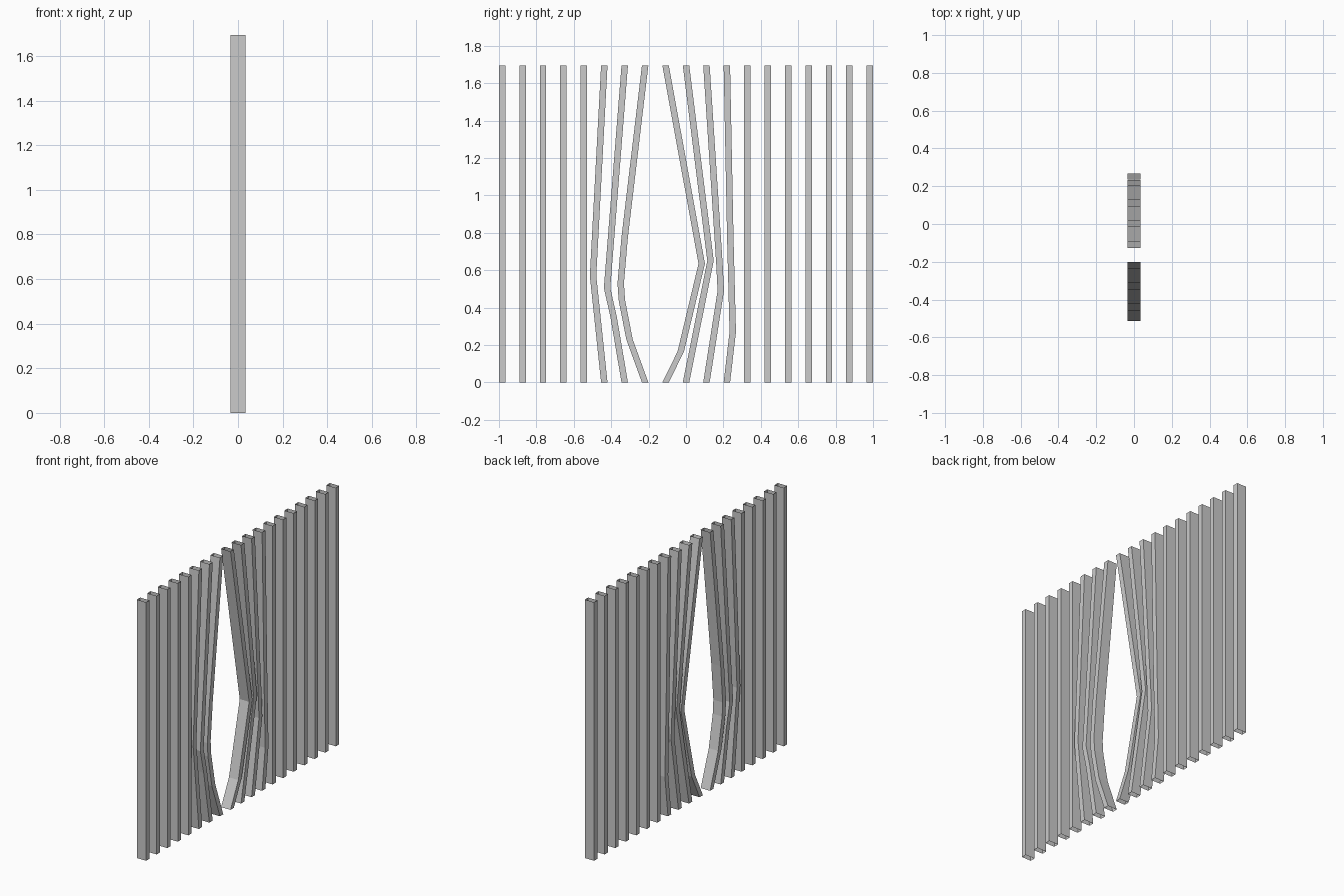
import bpy

if "Cube" in bpy.data.objects:
    bpy.data.objects.remove(bpy.data.objects["Cube"])

HEIGHT = 1.695
HALF_X = 0.034      # slat depth
HALF_Y = 0.0172     # slat thickness
COUNT = 19
PITCH = (2 - 2 * HALF_Y) / (COUNT - 1)

# bend points (y, z) of the slats that are pushed apart around the gap
BENDS = {
    5: [(-0.497, 0.57)],
    6: [(-0.387, 0.35), (-0.422, 0.505)],
    7: [(-0.302, 0.23), (-0.343, 0.44), (-0.349, 0.53), (-0.328, 0.775)],
    8: [(-0.028, 0.165), (0.084, 0.635)],
    9: [(0.131, 0.65)],
    10: [(0.186, 0.49), (0.179, 0.63)],
    11: [(0.250, 0.27), (0.237, 0.765)],
}


def make_slat(name, path):
    """Open-ended rectangular tube following a path of (y, z) points."""
    verts, faces = [], []
    for y, z in path:
        verts += [(sx * HALF_X, y + sy * HALF_Y, z)
                  for sx, sy in ((-1, -1), (1, -1), (1, 1), (-1, 1))]
    for r in range(len(path) - 1):
        for k in range(4):
            a, b = r * 4 + k, r * 4 + (k + 1) % 4
            faces.append((a, b, b + 4, a + 4))
    mesh = bpy.data.meshes.new(name)
    mesh.from_pydata(verts, [], faces)
    obj = bpy.data.objects.new(name, mesh)
    bpy.context.collection.objects.link(obj)
    return obj


# row of slats, straight unless bends are listed
for i in range(COUNT):
    y = -1 + HALF_Y + i * PITCH
    kind = "bent_slat" if i in BENDS else "straight_slat"
    make_slat(f"{kind}_{i + 1:02d}", [(y, 0)] + BENDS.get(i, []) + [(y, HEIGHT)])
